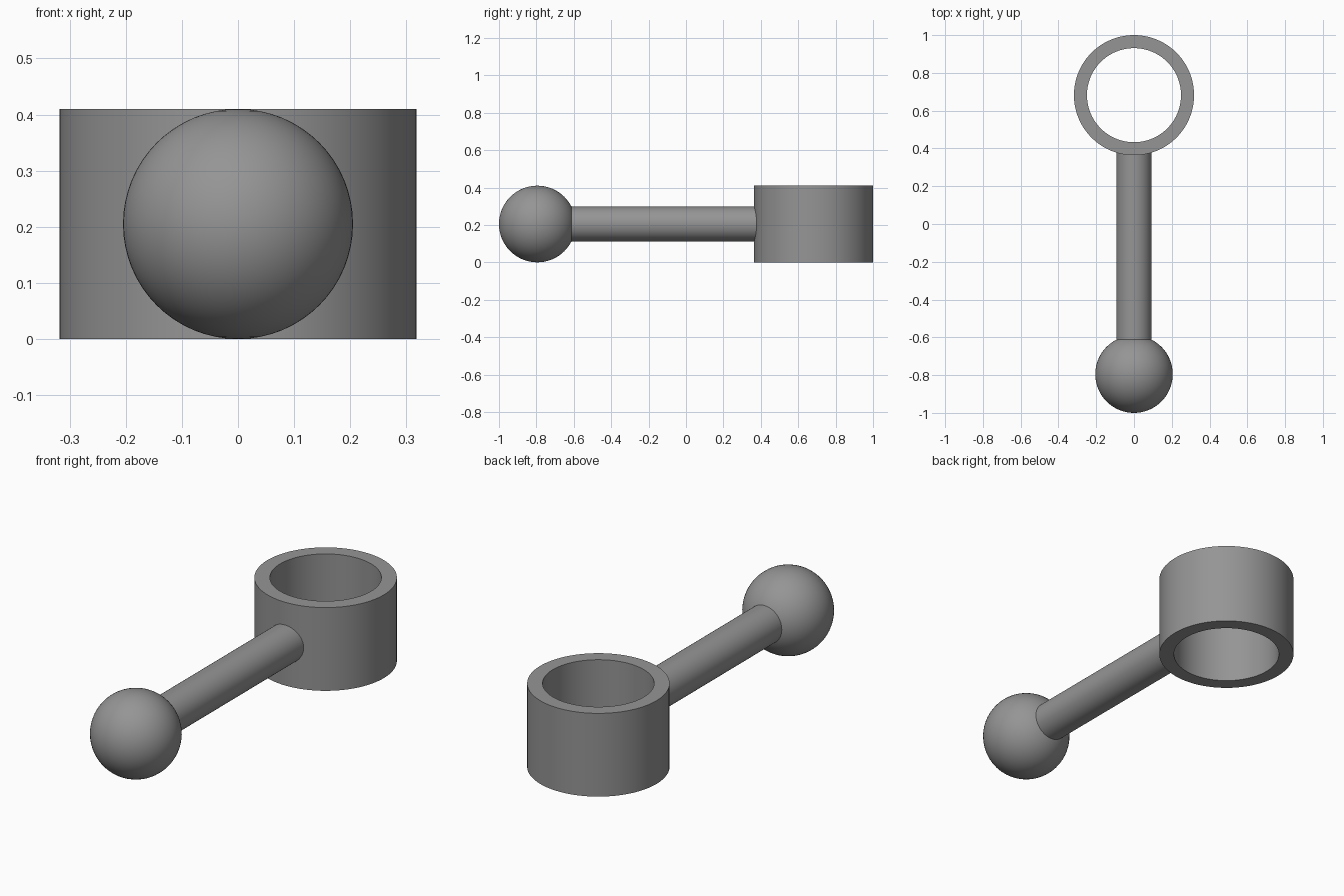
import bpy, bmesh, math
from mathutils import Matrix, Vector

if "Cube" in bpy.data.objects:
    bpy.data.objects.remove(bpy.data.objects["Cube"])

MID = 0.205          # height of the rod axis and ball centre
RING_Y, RING_R, BORE_R = 0.682, 0.318, 0.249

grey = bpy.data.materials.new("grey metal")
grey.diffuse_color = (0.3, 0.3, 0.3, 1)
grey.use_nodes = True
grey.node_tree.nodes["Principled BSDF"].inputs["Base Color"].default_value = grey.diffuse_color


def finish(name, bm):
    bmesh.ops.recalc_face_normals(bm, faces=bm.faces)
    mesh = bpy.data.meshes.new(name)
    bm.to_mesh(mesh)
    bm.free()
    mesh.materials.append(grey)
    obj = bpy.data.objects.new(name, mesh)
    bpy.context.collection.objects.link(obj)
    bpy.ops.object.select_all(action='DESELECT')
    obj.select_set(True)
    bpy.context.view_layer.objects.active = obj
    bpy.ops.object.shade_smooth_by_angle(angle=math.radians(30))
    return obj


# Ball at the front end
bm = bmesh.new()
bmesh.ops.create_uvsphere(bm, u_segments=64, v_segments=32, radius=MID,
                          matrix=Matrix.Translation((0, -1 + MID, MID)))
finish("ball", bm)

# Rod from inside the ball to inside the ring wall
y0, y1 = -0.70, 0.405
bm = bmesh.new()
bmesh.ops.create_cone(bm, cap_ends=True, segments=64, radius1=0.093, radius2=0.093,
                      depth=y1 - y0,
                      matrix=Matrix.Translation((0, (y0 + y1) / 2, MID))
                      @ Matrix.Rotation(math.pi / 2, 4, 'X'))
finish("rod", bm)

# Open ring: rectangular wall section spun about a vertical axis
bm = bmesh.new()
section = [bm.verts.new((r, RING_Y, z)) for r, z in
           ((BORE_R, 0), (RING_R, 0), (RING_R, 2 * MID), (BORE_R, 2 * MID))]
edges = [bm.edges.new((section[i], section[(i + 1) % 4])) for i in range(4)]
bmesh.ops.spin(bm, geom=section + edges, cent=Vector((0, RING_Y, 0)), axis=(0, 0, 1),
               angle=2 * math.pi, steps=96, use_merge=True)
bmesh.ops.remove_doubles(bm, verts=bm.verts, dist=1e-5)
finish("socket_ring", bm)
